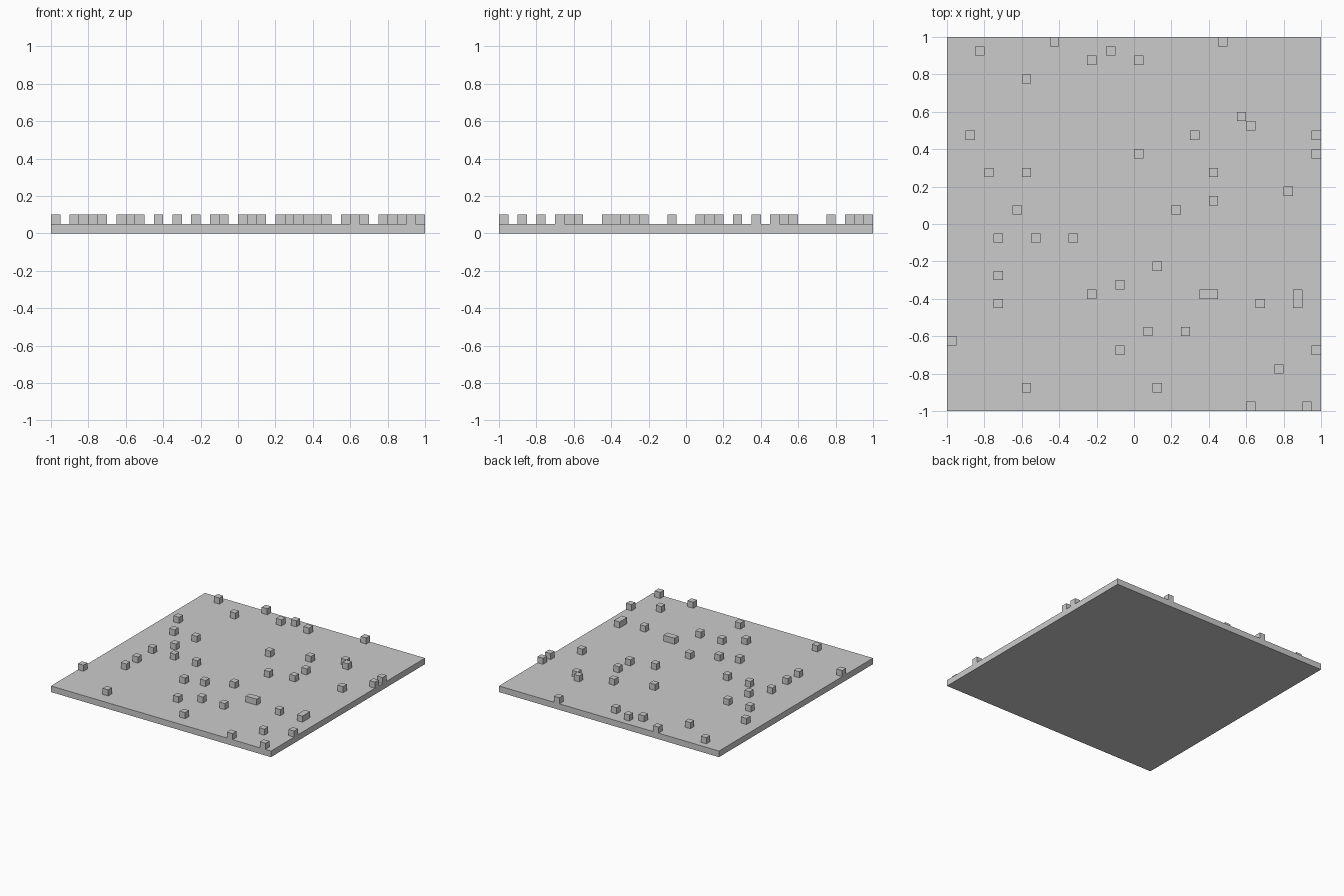
import bpy
import bmesh
from mathutils import Matrix, Vector

default_cube = bpy.data.objects.get("Cube")
if default_cube:
    bpy.data.objects.remove(default_cube, do_unlink=True)

CELLS = 40
CELL = 2 / CELLS

# Raised blocks: grid row (front to back) -> grid columns (left to right)
BLOCK_ROWS = {
    0: (32, 38), 2: (8, 22), 4: (35,), 6: (18, 39), 7: (0,), 8: (21, 25),
    11: (5, 33, 37), 12: (15, 27, 28, 37), 13: (18,), 14: (5,), 15: (22,),
    18: (5, 9, 13), 21: (7, 24), 22: (28,), 23: (36,), 25: (4, 8, 28),
    27: (20, 39), 29: (2, 26, 39), 30: (32,), 31: (31,), 35: (8,),
    37: (15, 20), 38: (3, 17), 39: (11, 29),
}


def make_material(name, colour):
    material = bpy.data.materials.new(name)
    material.use_nodes = True
    material.diffuse_color = colour
    shader = next(n for n in material.node_tree.nodes if n.type == "BSDF_PRINCIPLED")
    shader.inputs["Base Color"].default_value = colour
    return material


def add_box(bm, centre, size):
    matrix = Matrix.Translation(centre) @ Matrix.Diagonal((*size, 1))
    bmesh.ops.create_cube(bm, size=1, matrix=matrix)


def finish(bm, name, material):
    mesh = bpy.data.meshes.new(name)
    bm.to_mesh(mesh)
    bm.free()
    mesh.materials.append(material)
    part = bpy.data.objects.new(name, mesh)
    bpy.context.collection.objects.link(part)
    return part


grey = make_material("plain grey", (0.6, 0.6, 0.6, 1))

# Flat square ground slab, one cell thick
bm = bmesh.new()
add_box(bm, Vector((0, 0, CELL / 2)), (2, 2, CELL))
finish(bm, "ground_slab", grey)

# Scattered one-cell blocks standing on the slab
bm = bmesh.new()
for row, columns in BLOCK_ROWS.items():
    for column in columns:
        x, y = ((i + 0.5) * CELL - 1 for i in (column, row))
        add_box(bm, Vector((x, y, CELL * 1.5)), (CELL, CELL, CELL))
finish(bm, "scattered_blocks", grey)
